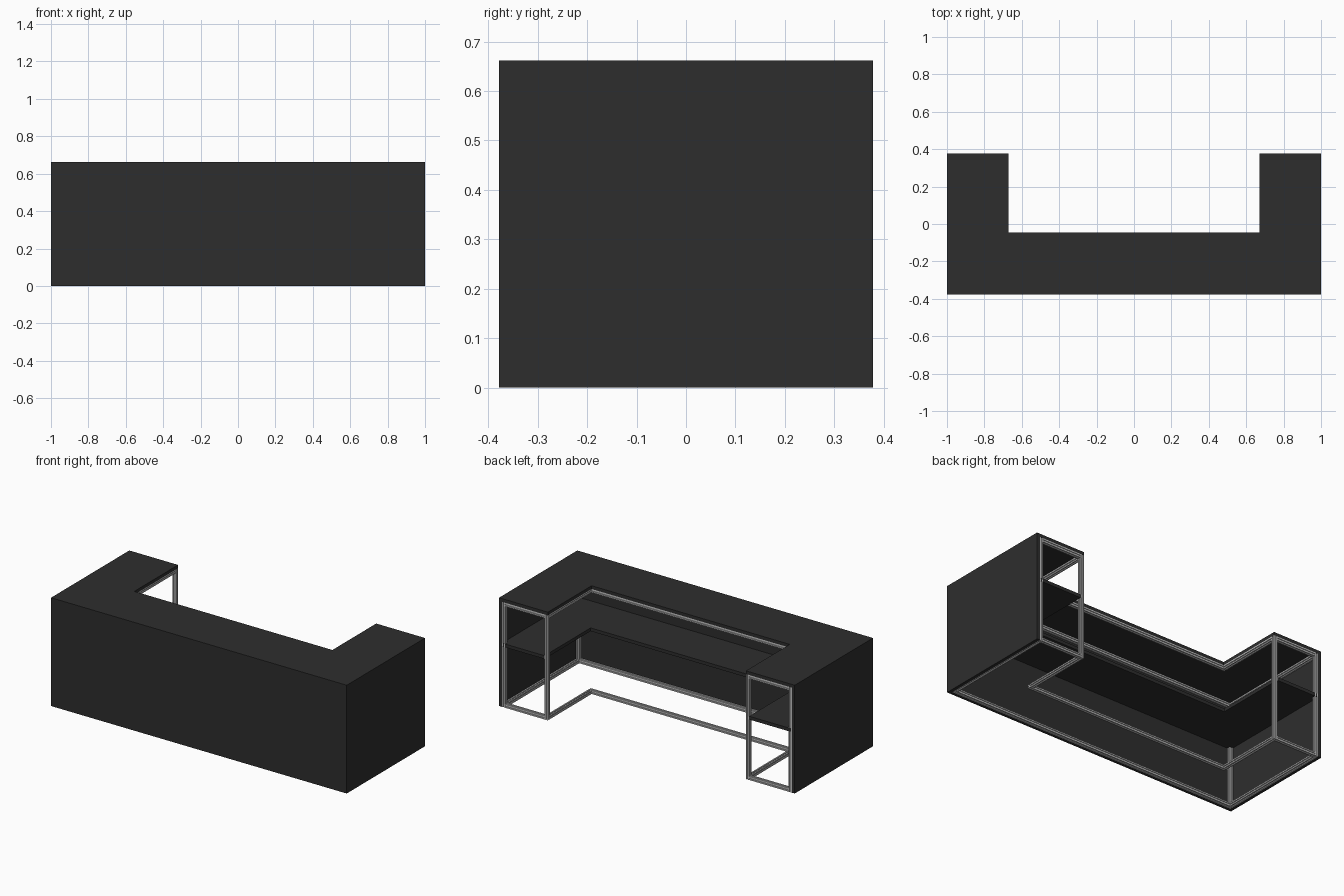
import bpy
import bmesh
from mathutils import Vector

if "Cube" in bpy.data.objects:
    bpy.data.objects.remove(bpy.data.objects["Cube"], do_unlink=True)

X, Y, H = 1.0, 0.378, 0.662      # half width, half depth, height
IX, IY = 0.67, -0.045            # inner edges of the U
T, S = 0.02, 0.022               # board thickness, rail size


def material(name, value):
    m = bpy.data.materials.new(name)
    m.use_nodes = True
    color = (value, value, value, 1)
    m.diffuse_color = color
    m.node_tree.nodes["Principled BSDF"].inputs["Base Color"].default_value = color
    return m


board = material("charcoal board", 0.027)
metal = material("silver metal", 0.55)


def prism(name, ring, offset, mat):
    """Extrude a closed ring of points along an offset."""
    bm = bmesh.new()
    face = bm.faces.new([bm.verts.new(p) for p in ring])
    ext = bmesh.ops.extrude_face_region(bm, geom=[face], use_keep_orig=True)
    verts = [g for g in ext["geom"] if isinstance(g, bmesh.types.BMVert)]
    bmesh.ops.translate(bm, verts=verts, vec=offset)
    bmesh.ops.recalc_face_normals(bm, faces=bm.faces)
    mesh = bpy.data.meshes.new(name)
    bm.to_mesh(mesh)
    bm.free()
    mesh.materials.append(mat)
    obj = bpy.data.objects.new(name, mesh)
    bpy.context.collection.objects.link(obj)
    return obj


def u_board(name, z, outer, inner):
    """U-shaped board, pulled in by the outer and inner margins."""
    x, ix, iy = X - outer, IX + inner, IY - inner
    half = [(x, -Y + outer), (x, Y), (ix, Y), (ix, iy)]
    outline = half + [(-a, b) for a, b in reversed(half)]
    return prism(name, [(a, b, z) for a, b in outline], (0, 0, T), board)


def rail(name, start, end):
    """Square metal rail with a slot along each side."""
    start, end = Vector(start), Vector(end)
    axis = (end - start).normalized()
    u = Vector((0, 0, 1)) if abs(axis.z) < 0.5 else Vector((1, 0, 0))
    v = axis.cross(u)
    h, slot, deep = S / 2, S * 0.13, S * 0.22
    quarter = [(h, -h), (h, -slot), (h - deep, -slot), (h - deep, slot), (h, slot)]
    ring = []
    for _ in range(4):
        ring += [start + u * a + v * b for a, b in quarter]
        quarter = [(-b, a) for a, b in quarter]
    return prism(name, ring, end - start, metal)


# Boards: worktop, shelf, front and sides
u_board("worktop", H - T, 0, 0)
u_board("shelf", 0.37, T, S)
prism("front_panel", [(-X, -Y, 0), (X, -Y, 0), (X, -Y + T, 0), (-X, -Y + T, 0)],
      (0, 0, H - T), board)
for side, s in (("left", 1), ("right", -1)):
    prism(side + "_side_panel",
          [(s * X, -Y + T, 0), (s * (X - T), -Y + T, 0), (s * (X - T), Y, 0), (s * X, Y, 0)],
          (0, 0, H - T), board)

# Rail centre lines
h = S / 2
ox, oy = X - T - h, -Y + T + h
ix, iy, back = IX + h, IY - h, Y - h
low, high = h, H - T - h

# Lower and upper rail rings
for level, z in (("lower", low), ("upper", high)):
    rail(level + "_front_rail", (-ox - h, oy, z), (ox + h, oy, z))
    rail(level + "_inner_rail", (-ix - h, iy, z), (ix + h, iy, z))
    for side, s in (("left", 1), ("right", -1)):
        tag = f"{level}_{side}"
        rail(tag + "_outer_rail", (s * ox, oy + h, z), (s * ox, back - h, z))
        rail(tag + "_arm_rail", (s * ix, iy + h, z), (s * ix, back - h, z))
        rail(tag + "_end_rail", (s * (ix + h), back, z), (s * (ox - h), back, z))

# Posts at the front corners and arm ends
for side, s in (("left", 1), ("right", -1)):
    for name, x, y in (("front", ox, oy), ("outer_end", ox, back), ("inner_end", ix, back)):
        rail(f"{side}_{name}_post", (s * x, y, 0), (s * x, y, H - T))
